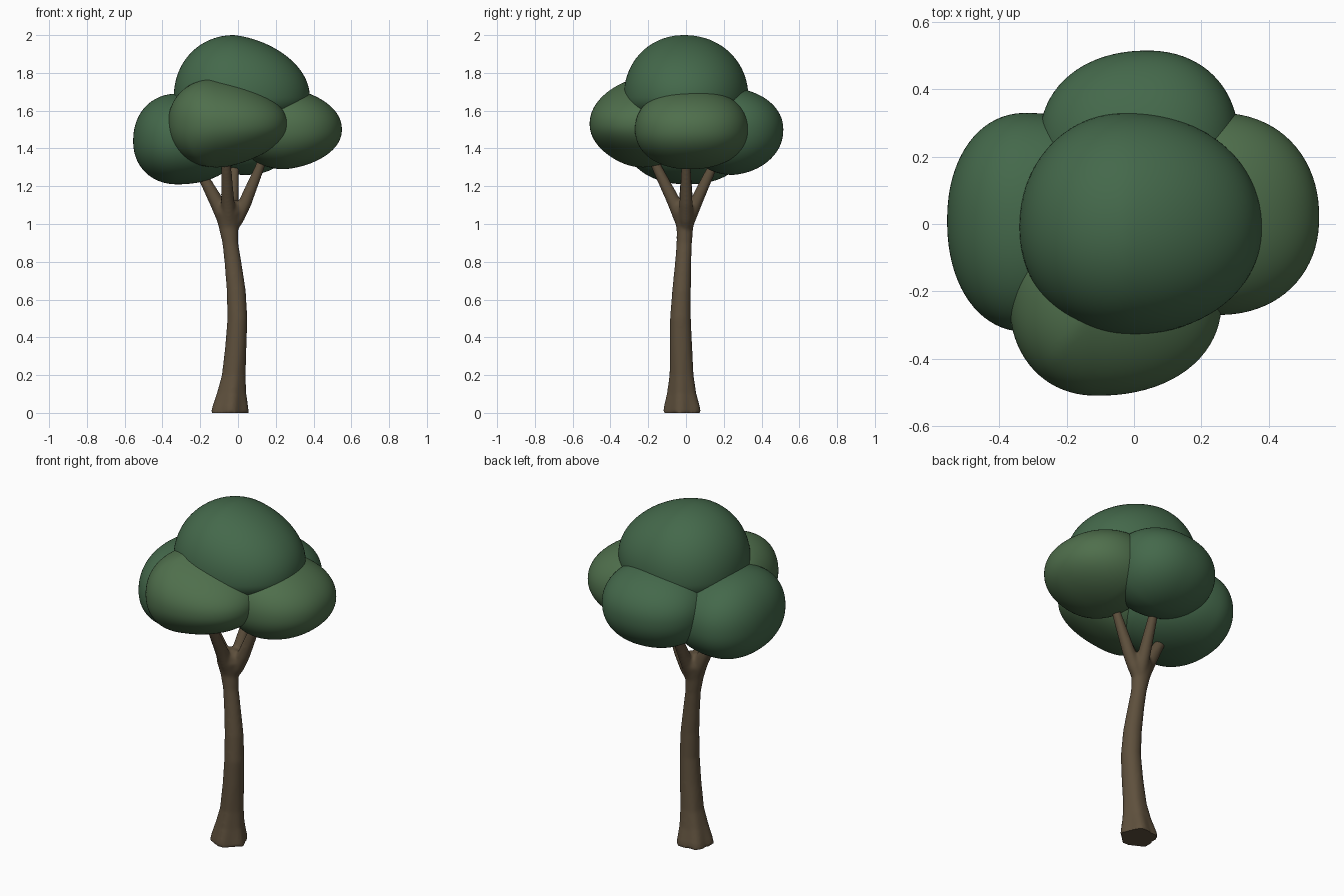
import bpy, bmesh, math
from mathutils import Vector

if "Cube" in bpy.data.objects:
    bpy.data.objects.remove(bpy.data.objects["Cube"])


def material(name, rgb):
    m = bpy.data.materials.new(name)
    m.diffuse_color = (*rgb, 1)
    m.use_nodes = True
    m.node_tree.nodes["Principled BSDF"].inputs["Base Color"].default_value = m.diffuse_color
    return m


BARK = material("bark", (0.112, 0.08, 0.046))
DARK = material("dark_leaves", (0.058, 0.14, 0.07))
LIGHT = material("light_leaves", (0.078, 0.158, 0.072))


def finish(bm, name, mat):
    bmesh.ops.recalc_face_normals(bm, faces=bm.faces)
    me = bpy.data.meshes.new(name)
    bm.to_mesh(me)
    bm.free()
    me.materials.append(mat)
    ob = bpy.data.objects.new(name, me)
    bpy.context.collection.objects.link(ob)
    bpy.context.view_layer.objects.active = ob
    ob.select_set(True)
    bpy.ops.object.shade_smooth_by_angle(angle=math.radians(50))
    ob.select_set(False)
    return ob


def skin_rings(bm, rings):
    loops = [[bm.verts.new(p) for p in ring] for ring in rings]
    n = len(loops[0])
    for a, b in zip(loops, loops[1:]):
        for i in range(n):
            j = (i + 1) % n
            bm.faces.new((a[i], a[j], b[j], b[i]))
    bm.faces.new(loops[0])
    bm.faces.new(loops[-1])


def blob(name, lo, peak, hi, mat, power=2.1, pinch=(0, 0)):
    """Lopsided rounded clump filling the box lo..hi, widest through peak,
    getting thinner towards the pinch direction."""
    bm = bmesh.new()
    bmesh.ops.create_icosphere(bm, subdivisions=5, radius=1)
    for v in bm.verts:
        size = sum(abs(c) ** power for c in v.co) ** (1 / power)
        d = v.co / size
        d.z *= 1 - max(0, d.x * pinch[0] + d.y * pinch[1])
        v.co = [p + c * ((h - p) if c > 0 else (p - l))
                for c, l, p, h in zip(d, lo, peak, hi)]
    return finish(bm, name, mat)


def branch(name, pts, sides=12):
    bm = bmesh.new()
    rings = []
    for k, (x, y, z, r) in enumerate(pts):
        a = Vector(pts[max(k - 1, 0)][:3])
        b = Vector(pts[min(k + 1, len(pts) - 1)][:3])
        q = Vector((0, 0, 1)).rotation_difference(b - a)
        rings.append([Vector((x, y, z)) + q @ Vector((r * math.cos(t), r * math.sin(t), 0))
                      for t in (2 * math.pi * i / sides for i in range(sides))])
    skin_rings(bm, rings)
    return finish(bm, name, BARK)


# Trunk: z, x range, y range, root flare waviness
profile = [
    (0.00, -0.145, 0.055, -0.117, 0.082, 0.07),
    (0.03, -0.138, 0.052, -0.114, 0.078, 0.07),
    (0.10, -0.115, 0.043, -0.100, 0.058, 0.05),
    (0.20, -0.087, 0.040, -0.087, 0.042, 0.03),
    (0.35, -0.068, 0.045, -0.086, 0.033, 0.0),
    (0.50, -0.056, 0.050, -0.085, 0.026, 0.0),
    (0.65, -0.060, 0.041, -0.073, 0.026, 0.0),
    (0.80, -0.072, 0.018, -0.058, 0.028, 0.0),
    (0.90, -0.083, 0.001, -0.050, 0.032, 0.0),
    (0.98, -0.102, 0.000, -0.050, 0.038, 0.0),
    (1.06, -0.122, 0.016, -0.073, 0.056, 0.0),
    (1.10, -0.110, 0.010, -0.060, 0.045, 0.0),
    (1.13, -0.070, -0.015, -0.025, 0.020, 0.0),
]
rings = []
for z, x0, x1, y0, y1, wave in profile:
    ring = []
    for i in range(30):
        t = 2 * math.pi * i / 30
        f = 1 + wave * math.cos(5 * t + 1) - wave * 0.4
        ring.append(((x0 + x1) / 2 + (x1 - x0) / 2 * f * math.cos(t),
                     (y0 + y1) / 2 + (y1 - y0) / 2 * f * math.sin(t), z))
    rings.append(ring)
bm = bmesh.new()
skin_rings(bm, rings)
trunk = finish(bm, "trunk", BARK)

# Four branches spreading into the crown
limbs = [
    branch("left_branch", [(-0.06, 0, 0.98, .035), (-0.085, 0, 1.06, .042),
                           (-0.12, 0, 1.13, .038), (-0.185, 0, 1.25, .029), (-0.26, 0, 1.38, .022)]),
    branch("right_branch", [(-0.035, 0, 0.97, .030), (-0.003, 0, 1.03, .037),
                            (0.036, 0, 1.11, .036), (0.115, 0, 1.30, .026), (0.16, 0, 1.42, .022)]),
    branch("front_branch", [(-0.045, -0.01, 0.97, .032), (-0.05, -0.035, 1.05, .039),
                            (-0.055, -0.07, 1.13, .036), (-0.062, -0.15, 1.29, .028), (-0.065, -0.21, 1.42, .022)]),
    branch("back_branch", [(-0.04, 0, 0.97, .030), (-0.035, 0.025, 1.05, .037),
                           (-0.03, 0.06, 1.13, .034), (-0.02, 0.13, 1.28, .027), (-0.01, 0.19, 1.42, .022)]),
]

# Melt the branches into the trunk and soften the forks
for ob in limbs + [trunk]:
    ob.select_set(True)
bpy.context.view_layer.objects.active = trunk
bpy.ops.object.join()
remesh = trunk.modifiers.new("fuse", 'REMESH')
remesh.mode = 'VOXEL'
remesh.voxel_size = 0.008
bpy.ops.object.modifier_apply(modifier="fuse")
group = trunk.vertex_groups.new(name="forks")
group.add([v.index for v in trunk.data.vertices if v.co.z > 0.1], 1, 'REPLACE')
soften = trunk.modifiers.new("soften", 'SMOOTH')
soften.vertex_group = "forks"
soften.iterations = 12
bpy.ops.object.modifier_apply(modifier="soften")
bpy.ops.object.shade_smooth_by_angle(angle=math.radians(50))
trunk.select_set(False)

# Leaf clumps
blob("top_leaves", (-0.34, -0.33, 1.48), (-0.02, -0.01, 1.67), (0.38, 0.33, 2.0), DARK, 2.08, (0.15, 0))
blob("front_leaves", (-0.37, -0.51, 1.30), (-0.11, -0.23, 1.53), (0.26, 0.03, 1.77), LIGHT, 2.15, (0.22, -0.18))
blob("left_leaves", (-0.555, -0.32, 1.21), (-0.32, 0.01, 1.44), (0.02, 0.33, 1.69), DARK, 2.15)
blob("right_leaves", (0.0, -0.27, 1.29), (0.25, 0.02, 1.50), (0.55, 0.33, 1.72), LIGHT, 2.15, (0.15, 0))
blob("back_leaves", (-0.28, 0.0, 1.26), (0.04, 0.25, 1.50), (0.31, 0.515, 1.72), DARK, 2.15, (0, 0.1))
